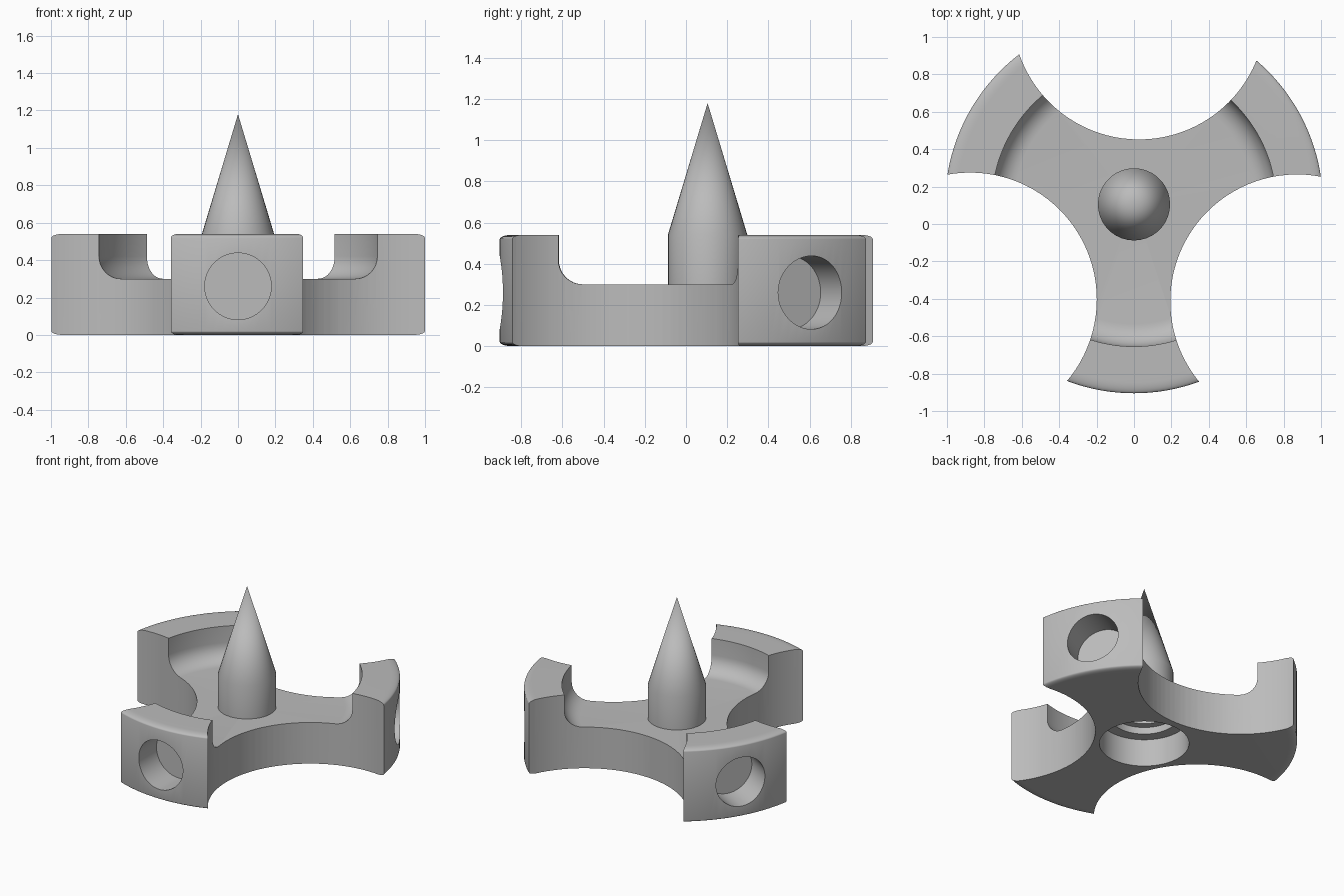
import bpy, bmesh, math
from mathutils import Matrix, Vector

AXIS = Vector((0, 0.105, 0))   # spindle axis
RIM, TOP, FLOOR = 1.01, 0.54, 0.30

cube = bpy.data.objects.get("Cube")
if cube:
    bpy.data.objects.remove(cube, do_unlink=True)

grey = bpy.data.materials.new("plain grey")
grey.use_nodes = True
colour = (0.5, 0.5, 0.5, 1)
grey.diffuse_color = colour
grey.node_tree.nodes["Principled BSDF"].inputs["Base Color"].default_value = colour


def add_object(name, bm):
    bmesh.ops.recalc_face_normals(bm, faces=bm.faces)
    mesh = bpy.data.meshes.new(name)
    bm.to_mesh(mesh)
    bm.free()
    mesh.materials.append(grey)
    obj = bpy.data.objects.new(name, mesh)
    bpy.context.collection.objects.link(obj)
    return obj


def lathe(name, profile, steps):
    """Revolve a radius/height profile around the spindle axis."""
    bm = bmesh.new()
    verts = [bm.verts.new((r, 0, z)) for r, z in profile]
    edges = [bm.edges.new(pair) for pair in zip(verts, verts[1:])]
    bmesh.ops.spin(bm, geom=verts + edges, cent=(0, 0, 0), axis=(0, 0, 1),
                   angle=math.tau, steps=steps, use_duplicate=False)
    bmesh.ops.remove_doubles(bm, verts=bm.verts, dist=1e-5)
    bmesh.ops.translate(bm, verts=bm.verts, vec=AXIS)
    return add_object(name, bm)


def arc(cx, cz, rx, rz, start, end, n=8):
    angles = [math.radians(start + (end - start) * i / n) for i in range(n + 1)]
    return [(cx + rx * math.cos(a), cz + rz * math.sin(a)) for a in angles]


def cut(target, name, centre, radius, depth, direction):
    """Subtract a cylinder from the target."""
    bm = bmesh.new()
    turn = Vector(direction).to_track_quat('Z', 'Y').to_matrix().to_4x4()
    bmesh.ops.create_cone(bm, cap_ends=True, segments=96, radius1=radius,
                          radius2=radius, depth=depth,
                          matrix=Matrix.Translation(centre) @ turn)
    cutter = add_object(name, bm)
    cutter.hide_render = True
    mod = target.modifiers.new(name, 'BOOLEAN')
    mod.operation, mod.solver, mod.object = 'DIFFERENCE', 'EXACT', cutter
    bpy.context.view_layer.objects.active = target
    bpy.ops.object.modifier_apply(modifier=name)
    bpy.data.objects.remove(cutter, do_unlink=True)


# Round base: stepped bore below, softened rim, raised ring with inner fillet
profile = [(0, 0.28), (0.17, 0.28), (0.17, 0.25), (0.22, 0.25), (0.22, 0.2),
           (0.296, 0.2), (0.296, 0)]
profile += arc(RIM - 0.06, 0.02, 0.06, 0.02, -90, 0)
profile += arc(RIM - 0.06, TOP - 0.02, 0.06, 0.02, 0, 90)
profile += [(0.76, TOP)]
profile += arc(0.64, FLOOR + 0.12, 0.12, 0.12, 0, -90)
profile += [(0, FLOOR)]
base = lathe("three_arm_base", profile, 144)

# Scallops between the arms
for i, (x, y) in enumerate([(0.027, 1.13), (-0.877, -0.403), (0.872, -0.413)]):
    cut(base, f"scallop_{i}", Vector((x, y, 0.3)), 0.678, 2, (0, 0, 1))

# Blind round hole in the end of each arm
for i, angle in enumerate((-90, 30, 150)):
    a = math.radians(angle)
    out = Vector((math.cos(a), math.sin(a), 0))
    cut(base, f"hole_{i}", AXIS + out * (0.79 + 0.25) + Vector((0, 0, 0.26)),
        0.178, 0.5, out)

# Pointed spindle
spindle = lathe("spindle", [(0, 0.29), (0.193, 0.29), (0.193, TOP), (0, 1.18)], 36)

for obj in (base, spindle):
    bpy.ops.object.select_all(action='DESELECT')
    obj.select_set(True)
    bpy.context.view_layer.objects.active = obj
    bpy.ops.object.shade_smooth_by_angle(angle=math.radians(30))
